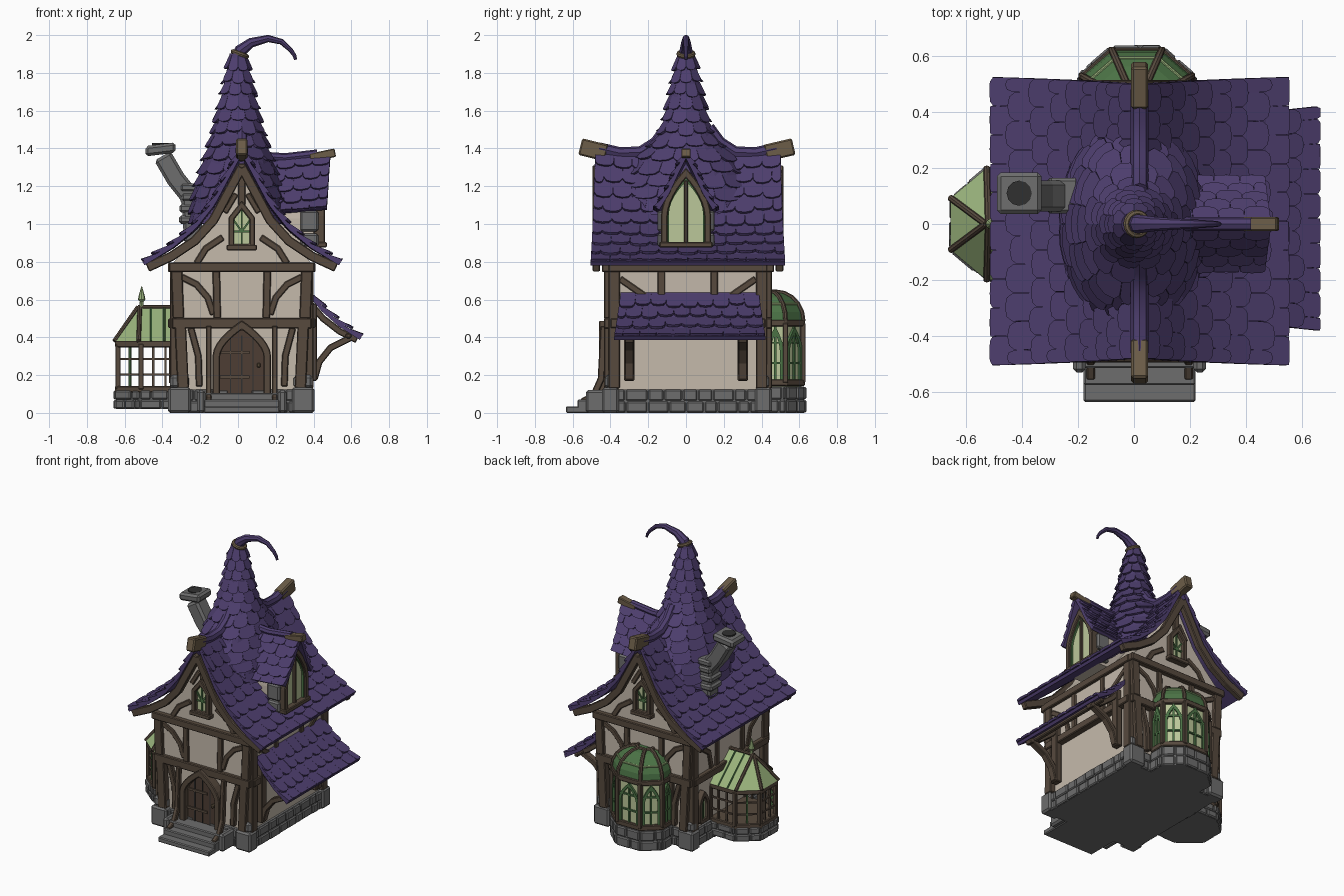
import bpy, bmesh, math, random
from mathutils import Vector, Matrix

random.seed(4)
if "Cube" in bpy.data.objects:
    bpy.data.objects.remove(bpy.data.objects["Cube"])
Z = Vector((0, 0, 1))
FLAT = Matrix()


def paint(name, *rgb):
    m = bpy.data.materials.new(name)
    m.use_nodes = True
    m.diffuse_color = (*rgb, 1)
    m.node_tree.nodes["Principled BSDF"].inputs["Base Color"].default_value = (*rgb, 1)
    return m


PURPLE = paint("purple shingle", .075, .048, .155)
PLASTER = paint("cream plaster", .56, .49, .41)
TIMBER = paint("dark timber", .095, .068, .048)
DOOR = paint("door wood", .075, .048, .034)
STONE = paint("grey stone", .155, .155, .155)
GLASS = paint("pale glass", .5, .57, .32)
LEAD = paint("green window frame", .07, .17, .06)
LIME = paint("light green roof", .32, .45, .2)
TAN = paint("weathered beam", .15, .11, .065)
SOOT = paint("soot", .03, .03, .03)


def mk(name, verts, faces, mat, bevel=0):
    me = bpy.data.meshes.new(name)
    me.from_pydata([tuple(v) for v in verts], [], faces)
    bm = bmesh.new()
    bm.from_mesh(me)
    bmesh.ops.recalc_face_normals(bm, faces=bm.faces)
    bm.to_mesh(me)
    bm.free()
    me.materials.append(mat)
    ob = bpy.data.objects.new(name, me)
    bpy.context.collection.objects.link(ob)
    if bevel:
        b = ob.modifiers.new("Bevel", "BEVEL")
        b.width = bevel
        b.limit_method = "ANGLE"
    return ob


def frame(origin, u):
    """Wall space: u runs along the wall, v is up, w points outward."""
    u = Vector(u).normalized()
    return Matrix.Translation(origin) @ Matrix((u, Z, u.cross(Z))).transposed().to_4x4()


def prism(name, poly, M, w0, w1, mat, bevel=0):
    n = len(poly)
    verts = [M @ Vector((u, v, w)) for w in (w0, w1) for u, v in poly]
    faces = [list(range(n)), list(range(n, 2 * n))]
    faces += [(i, (i + 1) % n, n + (i + 1) % n, n + i) for i in range(n)]
    return mk(name, verts, faces, mat, bevel)


def rect(u0, u1, v0, v1):
    return [(u0, v0), (u1, v0), (u1, v1), (u0, v1)]


def box(name, x0, x1, y0, y1, z0, z1, mat, bevel=.006):
    return prism(name, rect(x0, x1, y0, y1), FLAT, z0, z1, mat, bevel)


def strip(pts, width):
    """Outline of a band of even width that follows a path."""
    P = [Vector(p) for p in pts]
    d = [(b - a).normalized() for a, b in zip(P, P[1:])]
    left, right = [], []
    for i, p in enumerate(P):
        a, b = d[max(i - 1, 0)], d[min(i, len(d) - 1)]
        t = (a + b).normalized()
        off = Vector((-t.y, t.x)) * width / 2 / max(t.dot(a), .5)
        left.append(tuple(p + off))
        right.append(tuple(p - off))
    return left + right[::-1]


def beam(name, pts, width, M, w0=-.03, w1=.025, mat=TIMBER, bevel=.005):
    return prism(name, strip(pts, width), M, w0, w1, mat, bevel)


def tube(name, pts, r, mat, radii=None):
    cu = bpy.data.curves.new(name, "CURVE")
    cu.dimensions, cu.bevel_depth, cu.bevel_resolution, cu.use_fill_caps = "3D", r, 2, True
    sp = cu.splines.new("POLY")
    sp.points.add(len(pts) - 1)
    for i, p in enumerate(pts):
        sp.points[i].co = (*p, 1)
        sp.points[i].radius = radii[i] if radii else 1
    cu.materials.append(mat)
    ob = bpy.data.objects.new(name, cu)
    bpy.context.collection.objects.link(ob)
    bpy.ops.object.select_all(action="DESELECT")
    ob.select_set(True)
    bpy.context.view_layer.objects.active = ob
    bpy.ops.object.convert(target="MESH")
    bpy.ops.object.shade_smooth_by_angle()


def along(pts, t):
    f = min(max(t, 0), .9999) * (len(pts) - 1)
    i = int(f)
    return Vector(pts[i]).lerp(Vector(pts[i + 1]), f - i)


def arch(c, w, z0, zs, zt, n=6):
    half = [(w * (1 - (i / n) ** 1.8), zs + (zt - zs) * i / n) for i in range(n + 1)]
    return [(c - w, z0)] + [(c - x, z) for x, z in half] + [(c + x, z) for x, z in half[-2::-1]] + [(c + w, z0)]


def shingles(name, surf, rows, cols, wrap=False):
    """Deck plus overlapping rounded tiles over surf(u, v); v runs downhill."""
    n = 24
    grid = [surf(i / n, j / n) for j in range(n + 1) for i in range(n + 1)]
    k = n + 1
    deck = mk(name + "_deck", grid, [(j * k + i, j * k + i + 1, j * k + k + i + 1, j * k + k + i)
              for j in range(n) for i in range(n)], PURPLE)
    s = deck.modifiers.new("Solidify", "SOLIDIFY")
    s.thickness, s.offset = .02, 0
    verts, faces = [], []
    for r in range(rows):
        c = cols(r / rows)
        for q in range(-1, c + 1):
            a = (q + .5 * (r % 2)) / c
            b = a + 1 / c
            if not wrap:
                a, b = max(a, 0), min(b, 1)
            if b - a < .3 / c or (wrap and q < 0) or (wrap and q == c):
                continue
            drop = random.uniform(1.1, 1.35)
            base = len(verts)
            shape = [(0, 0), (1, 0), (.99, .8), (.84, .97), (.5, 1.03), (.16, .97), (.01, .8)]
            for low in (0, 1):
                for x, y in shape:
                    u, v = a + (b - a) * x, (r + y * drop) / rows
                    vv = min(v, 1.02)
                    p, e = surf(u, vv), .01
                    nor = (surf(u + e, vv) - surf(u - e, vv)).cross(surf(u, min(vv + e, 1)) - surf(u, min(vv, 1 - e) - e))
                    nor = nor.normalized() * (1 if nor.z > 0 else -1)
                    verts.append(p + nor * (.008 + .022 * y - .014 * low))
            m = len(shape)
            faces += [[base + i for i in range(m)], [base + m + i for i in range(m)]]
            faces += [(base + i, base + (i + 1) % m, base + m + (i + 1) % m, base + m + i) for i in range(m)]
    mk(name + "_tiles", verts, faces, PURPLE)


def stonework(name, foot, z0, z1, rows=2):
    """Solid footing with separate stones along its outer edges."""
    prism(name + "_core", foot, FLAT, z0, z1, STONE)
    h = (z1 - z0) / rows
    for a, b in zip(foot, foot[1:] + foot[:1]):
        a, b = Vector((*a, 0)), Vector((*b, 0))
        M, L = frame(a, b - a), (b - a).length
        for r in range(rows):
            u = 0
            while u < L - .01:
                w = min(random.uniform(.06, .12), L - u)
                prism(name + "_stone", rect(u + .003, u + w - .003, z0 + r * h + .002, z0 + r * h + h - .002),
                      M, -.02, random.uniform(.008, .016), STONE, .007)
                u += w


# Wall spaces
FRONT, BACK = frame((.02, -.41, 0), (1, 0, 0)), frame((.02, .43, 0), (-1, 0, 0))
RIGHT, LEFT = frame((.385, .01, 0), (0, 1, 0)), frame((-.345, .01, 0), (0, -1, 0))
CROSS, LONG = frame((0, 0, 0), (1, 0, 0)), frame((.02, 0, 0), (0, 1, 0))

# Walls and footing
box("lower_wall", -.325, .365, -.39, .41, .05, .5, PLASTER, 0)
half = [(.36, .48), (.37, .79), (.25, .91), (.15, 1.03), (.07, 1.18), (0, 1.31)]
prism("upper_wall", half + [(-x, z) for x, z in half[-2::-1]], FRONT, -.84, 0, PLASTER)
stonework("footing", [(-.34, -.41), (.38, -.41), (.38, .42), (-.34, .42)], 0, .125)
for x in (-.31, .345):
    for y in (-.4, .41):
        box("corner_stone", x - .06, x + .06, y - .045, y + .045, 0, .135, STONE, .012)
        box("corner_cap", x - .05, x + .05, y - .03, y + .03, .13, .2, STONE, .015)

# Timber frame of both gable ends
gable = [(0, 1.3), (.07, 1.17), (.15, 1.02), (.25, .91), (.37, .83), (.5, .77)]
for M in (FRONT, BACK):
    beam("floor_beam", [(-.37, .475), (.37, .475)], .055, M)
    beam("tie_beam", [(-.385, .77), (.385, .77)], .05, M, w1=.035)
    beam("king_post", [(0, 1.1), (0, 1.32)], .04, M, w1=.02)
    for s in (-1, 1):
        beam("corner_post", [(s * .31, .13), (s * .325, .46)], .06, M, -.05)
        beam("upper_post", [(s * .335, .5), (s * .345, .76)], .06, M)
        beam("inner_post", [(s * .13, .5), (s * .135, .75)], .04, M, w1=.015)
        beam("curved_brace", [(s * .15, .52), (s * .18, .61), (s * .24, .68), (s * .32, .72)], .035, M, w1=.012)
        beam("lower_brace", [(s * .225, .14), (s * .23, .3), (s * .27, .45)], .035, M, w1=.008)
        beam("gable_brace", [(s * .24, .79), (s * .19, .87), (s * .1, .93)], .035, M, w1=.012)
        beam("collar_brace", [(s * .03, 1.16), (s * .09, 1.06)], .03, M, w1=.012)
        beam("bargeboard", [(s * x, z) for x, z in gable], .05, M, .045, .085)
    # Attic window
    house = [(-.055, .88), (-.055, 1.03), (0, 1.1), (.055, 1.03), (.055, .88)]
    prism("attic_glass", house, M, -.01, .012, GLASS)
    beam("attic_frame", house + [house[0]], .03, M, 0, .04)
    beam("attic_sill", [(-.08, .875), (.08, .875)], .03, M, 0, .05)
    for pts in ([(0, .88), (0, 1.08)], [(-.05, .96), (.05, .96)], [(-.05, 1.03), (0, .96), (.05, 1.03)]):
        beam("attic_lead", pts, .01, M, 0, .02, LEAD, 0)

# Timber frame of both long sides
for M in (RIGHT, LEFT):
    beam("eave_beam", [(-.42, .77), (.42, .77)], .05, M)
    beam("side_floor_beam", [(-.41, .475), (.41, .475)], .05, M)
    for y in (-.39, .39):
        beam("side_corner_post", [(y, .13), (y, .76)], .06, M, -.05, .015)
        s = 1 if y > 0 else -1
        beam("side_brace", [(s * .2, .5), (s * .23, .62), (s * .36, .71)], .035, M, w1=.01)
    for y in (-.14, .14):
        beam("side_post", [(y, .5), (y, .76)], .04, M, w1=.012)
lancet = arch(-.3, .04, .17, .28, .36)
prism("side_window_glass", lancet, LEFT, -.03, 0, GLASS)
beam("side_window_frame", lancet + [lancet[0]], .025, LEFT, -.02, .02)
beam("side_window_lead", [(-.3, .17), (-.3, .35)], .01, LEFT, -.02, .008, LEAD, 0)

# Main roof
slope = [(0, 1.36), (.07, 1.235), (.15, 1.09), (.25, .97), (.37, .875), (.52, .79)]
for s in (-1, 1):
    def main(u, v, s=s):
        p, k = along(slope, v), 2 * u - 1
        return Vector((.02 + s * p.x, .01 + k * (.49 + .025 * v), p.y + .03 * k * k * (1 - v)))
    shingles("main_roof", main, 9, lambda v: 10)
    tube("ridge_cap", [(.02, .01 + s * y, z) for y, z in ((.47, 1.40), (.36, 1.375), (.25, 1.38), (.17, 1.43), (.11, 1.51))],
         .032, PURPLE)
    beam("ridge_beam", [(s * .565 + .005, 1.41), (s * .42, 1.375)], .09, LONG, -.03, .03, TAN, .008)

# Pointed tower roof with hooked tip
spire = [(.034, 1.9), (.052, 1.8), (.073, 1.7), (.095, 1.6), (.118, 1.5), (.15, 1.4), (.185, 1.3), (.215, 1.2), (.235, 1.1), (.24, 1)]


def tower(u, v):
    p, a = along(spire, v), u * math.tau
    wide = 1 + min(max(0, 1.5 - p.y) * 3, .5)
    return Vector((p.x * math.cos(a), p.x * wide * math.sin(a), p.y))


shingles("tower_roof", tower, 13, lambda v: int(8 + 9 * v), True)
tip = [(0, 1.86), (.015, 1.92), (.07, 1.96), (.16, 1.982), (.23, 1.965), (.28, 1.92), (.3, 1.89), (.305, 1.87)]
tube("hooked_tip", [(x, 0, z) for x, z in tip], .04, PURPLE, [1, .85, .65, .48, .38, .3, .25, .2])
bpy.ops.mesh.primitive_torus_add(location=(.01, 0, 1.9), rotation=(0, .35, 0), major_radius=.038,
                                 minor_radius=.013, major_segments=16, minor_segments=8)
bpy.context.object.name = "tip_band"
bpy.context.object.data.materials.append(TAN)

# Dormer on the right slope
DORMER = frame((.42, 0, 0), (0, 1, 0))
prism("dormer_wall", arch(0, .125, .86, 1.03, 1.3), DORMER, -.3, 0, PLASTER)
pane = arch(0, .1, .9, 1.06, 1.24)
prism("dormer_glass", pane, DORMER, 0, .012, GLASS)
beam("dormer_frame", arch(0, .115, .88, 1.04, 1.27), .035, DORMER, -.02, .04)
beam("dormer_inner_frame", pane, .02, DORMER, 0, .025, LEAD, 0)
beam("dormer_sill", [(-.14, .89), (.14, .89)], .03, DORMER, -.02, .05)
beam("dormer_mullion", [(0, .9), (0, 1.23)], .022, DORMER, 0, .03)
beam("dormer_ridge_beam", [(.38, 1.35), (.515, 1.378)], .045, CROSS, -.025, .025, TAN)
eave = [(0, 1.34), (.045, 1.25), (.095, 1.14), (.15, 1.05)]
for s in (-1, 1):
    def dormer(u, v, s=s):
        p = along(eave, v)
        return Vector((.12 + .37 * u - .02 * v, s * p.x, p.y + .03 * u))
    shingles("dormer_roof", dormer, 5, lambda v: 4)
    for z in (.88, .96, 1.0):
        box("dormer_stone", .33, .425, s * .13 - .022, s * .13 + .022, z, z + .07, STONE, .01)
tube("dormer_ridge_cap", [(.1, 0, 1.36), (.25, 0, 1.35), (.42, 0, 1.37)], .025, PURPLE)

# Lean-to roof on the right with brackets
lean = [(.375, .635), (.45, .545), (.54, .465), (.65, .395)]


def porch(u, v):
    p = along(lean, v)
    return Vector((p.x, .02 + (2 * u - 1) * (.365 + .035 * v), p.y))


shingles("porch_roof", porch, 4, lambda v: 9)
for y in (.3, -.3):
    M = frame((0, y, 0), (1, 0, 0))
    beam("porch_post", [(.395, .17), (.395, .58)], .045, M, -.028, .028)
    beam("porch_brace", [(.405, .18), (.43, .27), (.49, .345), (.6, .4)], .035, M, -.024, .024)
    beam("porch_rafter", [(.385, .575), (.45, .5), (.54, .43), (.63, .385)], .035, M, -.024, .024)
box("porch_rail", .57, .6, -.35, .39, .395, .42, TIMBER)

# Front door and steps
prism("door_panel", arch(0, .125, .09, .3, .455), FRONT, -.03, .012, DOOR)
beam("door_frame", arch(0, .135, .09, .3, .465), .04, FRONT, -.02, .05)
for x in (-.06, 0, .06):
    beam("door_groove", [(x, .1), (x, .41)], .006, FRONT, .01, .016, SOOT, 0)
for z in (.19, .32):
    beam("door_hinge", [(-.12, z), (.04, z)], .016, FRONT, .01, .02, TIMBER, 0)
box("door_knob", .1, .12, -.45, -.42, .24, .265, TAN)
for i, y in enumerate((-.635, -.575, -.515)):
    box("step", -.18, .22, y, -.4, 0, .035 * (i + 1), STONE)
for s in (-1, 1):
    x = .02 + s * .215
    box("step_cheek", x - .022, x + .022, -.53, -.4, 0, .12, STONE, .012)
    beam("step_brace", [(-.55, .06), (-.49, .09), (-.45, .18), (-.435, .46)], .035, LONG, s * .175 - .015, s * .175 + .015)

# Glazed bay at the back and greenhouse on the left
bay = [(.21, .42), (.21, .53), (.1, .625), (-.08, .625), (-.19, .53), (-.19, .42)]
shed = [(-.32, .195), (-.52, .195), (-.645, .09), (-.645, -.09), (-.52, -.195), (-.32, -.195)]


def scaled(foot, k):
    c = (Vector(foot[0]) + Vector(foot[-1])) / 2
    return [tuple(c + (Vector(p) - c) * k) for p in foot]


stonework("bay_footing", bay, 0, .14)
stonework("greenhouse_footing", shed, .02, .12)
prism("bay_glass", scaled(bay, .93), FLAT, .14, .48, GLASS)
for name, foot, low, top in (("bay", bay, .16, .475), ("greenhouse", shed, .125, .365)):
    for z in (low, top):
        prism(name + "_rail", scaled(foot, 1.02), FLAT, z - .018, z + .018, TIMBER, .005)
    for p in scaled(foot, .97):
        box(name + "_post", p[0] - .014, p[0] + .014, p[1] - .014, p[1] + .014, low, top, TIMBER, .004)
    for a, b in zip(scaled(foot, .96), scaled(foot, .96)[1:]):
        a, b = Vector((*a, 0)), Vector((*b, 0))
        M, L = frame(a, b - a), (b - a).length
        n = 3 if name == "greenhouse" and L > .17 else 2
        for i in range(1, n):
            beam(name + "_mullion", [(L * i / n, low), (L * i / n, top)], .012, M, -.006, .006, TIMBER if n > 2 else LEAD, 0)
        for t in (.33, .67):
            z = low + (top - low) * t
            beam(name + "_bar", [(0, z), (L, z)], .01, M, -.006, .006, TIMBER if name == "greenhouse" else LEAD, 0)
        if name == "bay":
            beam("bay_tracery", arch(L / 2, L / 2 - .02, low, .33, .44), .018, M, -.015, .008, LEAD, 0)
rings = []
for i in range(6):
    a = i / 5 * math.pi / 2
    rings.append([(x, y, .485 + .155 * math.sin(a)) for x, y in scaled(bay, .28 + .7 * math.cos(a))])
mk("bay_dome", sum(rings, []), [(r * 6 + i, r * 6 + i + 1, r * 6 + i + 7, r * 6 + i + 6) for r in range(5) for i in range(5)]
   + [list(range(30, 36))], LEAD)
for i in range(6):
    tube("bay_rib", [r[i] for r in rings], .013, TIMBER)
tube("bay_dome_hoop", rings[2], .007, LIME)
tube("bay_crown", rings[5], .013, TIMBER)
eaves = [(x, y, .38) for x, y in scaled(shed, 1.03)]
peak = [(max(x, -.53), 0, .56) for x, y in shed]
mk("greenhouse_roof", eaves + peak, [(i, i + 1, i + 7, i + 6) for i in range(5)], LIME)
for a, b in zip(eaves[1:5], peak[1:5]):
    tube("greenhouse_rafter", [a, b], .012, TIMBER)
for x in (-.46, -.39):
    for s in (-1, 1):
        tube("greenhouse_glazing_bar", [(x, s * .2, .38), (x, 0, .56)], .006, LEAD)
tube("greenhouse_ridge", [(-.53, 0, .56), (-.33, 0, .56)], .012, TIMBER)
tube("finial", [(-.51, 0, z) for z in (.55, .59, .6, .62, .67)], .02, LIME, [.6, .5, 1, .8, .1])

# Crooked chimney
FLUE = frame((0, .1, 0), (1, 0, 0))
beam("chimney_stack", [(-.235, .9), (-.25, 1.14), (-.33, 1.24), (-.4, 1.36)], .1, FLUE, -.055, .055, STONE, .015)
for z in (1.0, 1.06, 1.12, 1.17):
    x = -.25 + random.uniform(-.015, .01)
    box("chimney_stone", x - .055, x + .055, .1 - .125 / 2, .1 + .065, z, z + .045, STONE, .012)
cap = frame((-.41, .11, 1.385), (.99, 0, .12))
beam("chimney_cap", [(-.08, .01), (.08, .01)], .055, cap, -.075, .075, STONE, .014)
ring = [(-.41 + .045 * math.cos(i * math.pi / 6), .11 + .045 * math.sin(i * math.pi / 6)) for i in range(12)]
prism("chimney_hole", ring, FLAT, 1.419, 1.428, SOOT)
